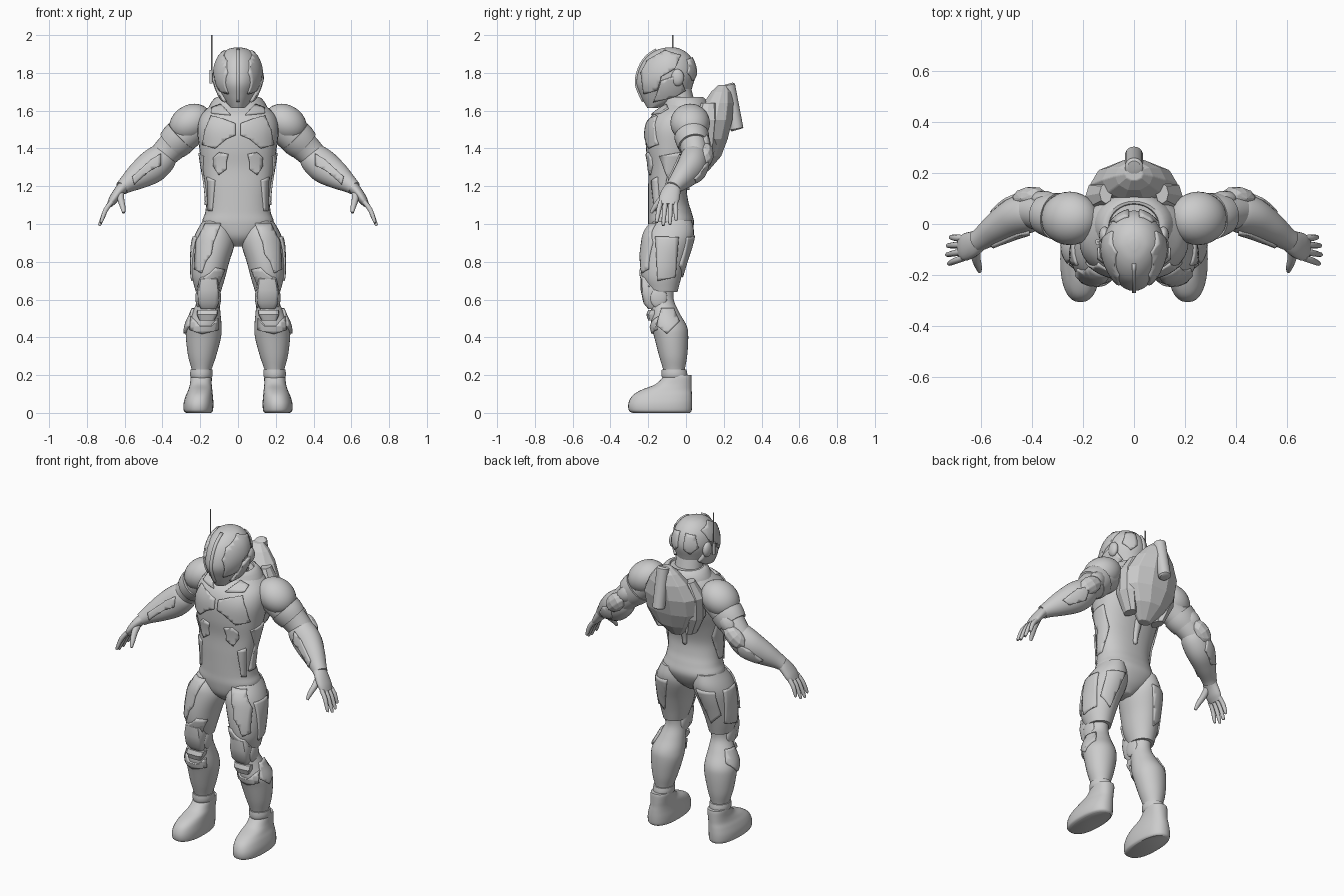
import bpy, bmesh, math
from mathutils import Vector, Matrix
from mathutils.bvhtree import BVHTree

grey = bpy.data.materials.new("suit_grey")
grey.diffuse_color = (0.6, 0.6, 0.6, 1)


def finish(name, bm, mirror=False, angle=40, solid=0, bevel=0):
    me = bpy.data.meshes.new(name)
    bmesh.ops.recalc_face_normals(bm, faces=bm.faces)
    bm.to_mesh(me)
    bm.free()
    me.materials.append(grey)
    ob = bpy.data.objects.new(name, me)
    bpy.context.collection.objects.link(ob)
    bpy.ops.object.select_all(action='DESELECT')
    ob.select_set(True)
    bpy.context.view_layer.objects.active = ob
    if angle:
        bpy.ops.object.shade_smooth_by_angle(angle=math.radians(angle))
    if solid:
        m = ob.modifiers.new("thickness", 'SOLIDIFY')
        m.thickness, m.offset = solid, 0
    if bevel:
        m = ob.modifiers.new("bevel", 'BEVEL')
        m.width, m.segments = bevel, 2
    if mirror:
        ob.modifiers.new("mirror", 'MIRROR')
    return ob


def spline(rows, n):
    """Catmull-Rom interpolation of rows of numbers."""
    out = []
    for i in range(len(rows) - 1):
        a, b, c, d = (rows[max(0, min(len(rows) - 1, i + k))] for k in (-1, 0, 1, 2))
        for s in range(n):
            t = s / n
            out.append([0.5 * (2*q + (r-p)*t + (2*p-5*q+4*r-w)*t*t + (3*q-p-3*r+w)*t**3)
                        for p, q, r, w in zip(a, b, c, d)])
    return out + [list(rows[-1])]


def loft(name, rows, along=False, seg=32, n=5, power=1.0, taper=0, **kw):
    """Rows are (x, y, z, radius_a, radius_b); along=True tilts rings to the path."""
    rows = spline(rows, n) if n > 1 else rows
    bm = bmesh.new()
    rings = []
    for i, r in enumerate(rows):
        c = Vector(r[:3])
        u, v = Vector((1, 0, 0)), Vector((0, 1, 0))
        if along:
            t = Vector(rows[min(i+1, len(rows)-1)][:3]) - Vector(rows[max(i-1, 0)][:3])
            u = (v - t * (v.dot(t) / t.dot(t))).normalized()
            v = t.normalized().cross(u)
        ring = []
        for k in range(seg):
            a = 2 * math.pi * k / seg
            ca, sa = math.cos(a), math.sin(a)
            ca, sa = (math.copysign(abs(q) ** power, q) for q in (ca, sa))
            ca *= 1 - taper * max(0, -sa)          # narrow the front end
            ring.append(bm.verts.new(c + u * ca * max(r[3], .002) + v * sa * max(r[4], .002)))
        rings.append(ring)
    for p, q in zip(rings, rings[1:]):
        for k in range(seg):
            bm.faces.new((p[k], p[(k+1) % seg], q[(k+1) % seg], q[k]))
    bm.faces.new(rings[0])
    bm.faces.new(rings[-1])
    return finish(name, bm, **kw)


def slices(rows):
    """(z, y_front, y_back, half_width, x_centre) to loft rows."""
    return [(r[4] if len(r) > 4 else 0, (r[1]+r[2])/2, r[0], r[3], (r[2]-r[1])/2) for r in rows]


def plate(name, target, pts, axis, sign, mirror=True, thick=.018):
    """Armour panel: an outline projected along an axis onto a part."""
    tb = bmesh.new()
    tb.from_mesh(target.data)
    tree = BVHTree.FromBMesh(tb)
    tb.free()
    other = 1 - axis
    bm = bmesh.new()
    vs = []
    for p in pts:
        co = Vector((0, 0, p[1]))
        co[other], co[axis] = p[0], sign
        vs.append(bm.verts.new(co))
    bm.faces.new(vs)
    for k, step in ((other, .02), (2, .02)):
        lo, hi = min(v.co[k] for v in bm.verts), max(v.co[k] for v in bm.verts)
        for j in range(1, int((hi - lo) / step) + 1):
            co, no = Vector(), Vector()
            co[k], no[k] = lo + j * step - .003, 1
            bmesh.ops.bisect_plane(bm, geom=bm.verts[:] + bm.edges[:] + bm.faces[:],
                                   plane_co=co, plane_no=no)
    ray = Vector()
    ray[axis] = -sign
    for v in bm.verts:
        hit = tree.ray_cast(v.co, ray)[0]
        if hit is None:
            start = v.co.copy()
            start[axis] = target.data.vertices[0].co[axis]
            hit = tree.find_nearest(start)[0]
        v.co = hit
    return finish(name, bm, mirror, 35, solid=thick)


def ball(name, loc, size, rot=(0, 0, 0), mirror=True, seg=28, **kw):
    bm = bmesh.new()
    bmesh.ops.create_uvsphere(bm, u_segments=seg, v_segments=seg // 2, radius=1)
    e = Matrix.Rotation(rot[2], 4, 'Z') @ Matrix.Rotation(rot[1], 4, 'Y') @ Matrix.Rotation(rot[0], 4, 'X')
    bm.transform(Matrix.Translation(loc) @ e @ Matrix.Diagonal((*size, 1)))
    return finish(name, bm, mirror, **kw)


# Torso, neck and collar
torso = loft("torso", slices([
    (.88, -.14, -.04, .03), (.93, -.185, .01, .12), (1.0, -.2, .042, .187), (1.06, -.2, .03, .174),
    (1.12, -.2, .012, .168), (1.2, -.2, .005, .174), (1.3, -.2, .03, .19), (1.4, -.212, .07, .205),
    (1.5, -.212, .1, .215), (1.57, -.185, .115, .2), (1.62, -.13, .11, .155), (1.66, -.09, .085, .1)]),
    power=.88)
loft("neck", slices([(1.6, -.1, .06, .085), (1.67, -.1, .04, .08), (1.75, -.1, .02, .075)]))
loft("collar", slices([(1.58, -.15, .125, .17), (1.63, -.125, .12, .15), (1.665, -.115, .1, .125),
                       (1.67, -.1, .08, .1), (1.63, -.09, .07, .09)]), n=2)

# Torso panels
front = [
    ("chest_panel", [(.012, 1.53), (.08, 1.555), (.14, 1.57), (.17, 1.5), (.185, 1.42), (.12, 1.4), (.06, 1.45), (.012, 1.47)]),
    ("rib_panel", [(.05, 1.37), (.1, 1.38), (.13, 1.35), (.13, 1.31), (.1, 1.26), (.06, 1.29), (.06, 1.33)]),
    ("flank_panel", [(.12, 1.23), (.16, 1.25), (.155, 1.07), (.135, 1.07)]),
    ("upper_chest_panel", [(.04, 1.575), (.09, 1.63), (.14, 1.61), (.14, 1.585)])]
for nm, pts in front:
    plate(nm, torso, pts, 1, -1)
plate("side_panel", torso, [(-.14, 1.36), (-.03, 1.38), (-.03, 1.25), (-.08, 1.1), (-.13, 1.1), (-.1, 1.25)], 0, 1)
plate("spine_strip", torso, [(-.02, 1.32), (.02, 1.32), (.008, 1.18), (-.008, 1.18)], 1, 1, False, .03)

# Legs
thigh = loft("thigh", slices([
    (1.02, -.17, .03, .07, .115), (.96, -.215, .042, .098, .122), (.9, -.23, .032, .112, .128),
    (.8, -.24, 0, .1, .146), (.72, -.235, -.024, .088, .155), (.66, -.21, -.04, .072, .157),
    (.64, -.2, -.045, .066, .157)]), mirror=True)
shin = loft("shin", slices([
    (.68, -.19, -.06, .055, .157), (.6, -.19, -.065, .058, .157), (.53, -.185, -.035, .075, .168),
    (.46, -.185, .004, .093, .18), (.4, -.168, .012, .093, .183), (.3, -.142, .006, .074, .19),
    (.22, -.118, -.008, .05, .193), (.17, -.11, -.01, .047, .195)]), mirror=True)
plate("thigh_panel", thigh, [(.09, 1.0), (.17, 1.0), (.22, .9), (.225, .76), (.19, .74), (.17, .8), (.14, .84), (.13, .9)], 1, -1)
plate("inner_thigh_panel", thigh, [(.075, .76), (.12, .77), (.15, .74), (.2, .71), (.21, .67), (.11, .67)], 1, -1)
plate("rear_thigh_panel", thigh, [(.1, .94), (.2, .93), (.215, .78), (.16, .72), (.14, .8)], 1, 1)
plate("outer_thigh_panel", thigh, [(-.16, .93), (-.04, .93), (-.06, .72), (-.15, .7)], 0, 1)
plate("shin_panel", shin, [(.11, .5), (.145, .46), (.2, .46), (.245, .51), (.25, .44), (.19, .42), (.11, .44)], 1, -1)
plate("calf_panel", shin, [(-.13, .55), (-.07, .55), (-.04, .48), (-.1, .42), (-.15, .46)], 0, 1, thick=.025)
loft("knee_pad", slices([(.55, -.2, -.14, .04, .157), (.58, -.225, -.13, .056, .157), (.65, -.24, -.13, .06, .157),
                         (.71, -.24, -.15, .05, .155), (.725, -.225, -.15, .04, .155)]),
     seg=16, n=1, power=.5, mirror=True, angle=30)
loft("knee_guard", slices([(.49, -.2, -.15, .04, .165), (.52, -.21, -.14, .055, .163), (.545, -.2, -.13, .055, .16)]),
     seg=16, n=1, power=.5, mirror=True, angle=30)
for x in (.105, .21):
    ball("knee_hinge", (x, -.145, .61), (.015, .045, .055))

# Boots
loft("boot", slices([
    (0, -.28, .02, .065, .208), (.012, -.302, .03, .077, .21), (.05, -.305, .033, .079, .209),
    (.09, -.285, .032, .072, .205), (.12, -.24, .03, .064, .2), (.15, -.165, .03, .058, .197),
    (.185, -.125, .03, .056, .195), (.2, -.115, .028, .053, .195)]), power=.85, mirror=True)
loft("ankle_cuff", slices([(.185, -.125, .005, .054, .194), (.2, -.13, .008, .06, .194),
                           (.23, -.128, .002, .058, .193)]), n=2, mirror=True)

# Arms
ball("shoulder", (.252, .022, 1.535), (.118, .105, .095), (0, .55, 0))
loft("upper_arm", [(.22, .02, 1.52, .085, .085), (.3, .03, 1.455, .08, .085), (.36, .045, 1.4, .072, .078),
                   (.41, .05, 1.35, .066, .07)], along=True, mirror=True)
forearm = loft("forearm", [(.36, .052, 1.385, .05, .055), (.4, .045, 1.35, .073, .08), (.46, .028, 1.3, .077, .087),
                 (.53, -.012, 1.252, .063, .07), (.59, -.052, 1.21, .047, .046), (.615, -.068, 1.19, .042, .038)],
               along=True, mirror=True)
loft("shoulder_band", [(.3, .03, 1.465, .092, .094), (.325, .035, 1.44, .088, .094), (.35, .04, 1.415, .08, .086)],
     along=True, mirror=True, n=2, angle=30)
plate("forearm_panel", forearm, [(.41, 1.37), (.46, 1.34), (.56, 1.25), (.55, 1.21), (.47, 1.28), (.41, 1.31)], 1, -1)
plate("rear_forearm_panel", forearm, [(.43, 1.34), (.5, 1.31), (.56, 1.24), (.52, 1.22), (.44, 1.26)], 1, 1)
ball("elbow_pad", (.41, .105, 1.365), (.082, .042, .052), (0, .72, -.15), seg=10, angle=0, bevel=.004)
ball("arm_pad", (.345, .09, 1.43), (.07, .04, .05), (0, .75, .2), seg=12, angle=30)

# Hands
loft("palm", [(.598, -.06, 1.205, .038, .032), (.63, -.078, 1.172, .05, .028), (.66, -.09, 1.13, .054, .024),
              (.68, -.093, 1.1, .045, .016)], along=True, mirror=True, seg=20)
for i, (y0, y1, length) in enumerate([(-.133, -.155, .92), (-.107, -.12, 1.05), (-.081, -.085, 1), (-.056, -.052, .82)]):
    tip = Vector((.67 + .058 * length, y1, 1.115 - .11 * length))
    loft("finger_%d" % (i + 1), [(.668, y0, 1.118, .013, .013), (.7, (y0 + y1) / 2, 1.075, .013, .013),
         (*tip, .009, .009), (tip.x + .003, tip.y, tip.z - .006, .003, .003)], along=True, mirror=True, seg=10, n=3)
loft("thumb", [(.622, -.09, 1.17, .02, .02), (.62, -.13, 1.13, .019, .018), (.61, -.165, 1.09, .014, .014),
               (.605, -.185, 1.06, .008, .008)], along=True, mirror=True, seg=12, n=3)

# Helmet
helmet = loft("helmet", slices([
    (1.615, -.205, -.15, .035), (1.64, -.22, -.06, .062), (1.68, -.24, .012, .09), (1.74, -.262, .038, .115),
    (1.8, -.255, .053, .124), (1.86, -.228, .04, .112), (1.9, -.19, .012, .087), (1.925, -.145, -.025, .054),
    (1.935, -.1, -.06, .015)]), taper=.15)
plate("visor", helmet, [(-.235, 1.8), (-.2, 1.865), (-.11, 1.915), (-.03, 1.89), (-.06, 1.82), (-.13, 1.78),
                        (-.15, 1.71), (-.22, 1.69)], 0, 1)
plate("jaw_guard", helmet, [(-.13, 1.76), (-.04, 1.79), (-.01, 1.71), (-.06, 1.68), (-.17, 1.65), (-.15, 1.7)], 0, 1, thick=.03)
plate("rear_helmet_panel", helmet, [(.02, 1.88), (.07, 1.87), (.09, 1.8), (.05, 1.76), (.02, 1.79)], 1, 1)
plate("crest", helmet, [(-.008, 1.92), (.008, 1.92), (.008, 1.65), (-.008, 1.65)], 1, -1, False, .02)
ball("ear_cap", (.115, -.045, 1.775), (.022, .035, .045))
loft("antenna_base", [(-.143, -.07, 1.745, .009, .012), (-.143, -.07, 1.815, .009, .012)], n=1, seg=12)
loft("antenna", [(-.14, -.07, 1.79, .004, .004), (-.14, -.07, 2.0, .004, .004)], n=1, seg=8)

# Backpack shell, wings and canister
loft("backpack", slices([
    (1.28, .06, .12, .04), (1.36, .05, .19, .115), (1.45, .05, .225, .168), (1.55, .06, .25, .172),
    (1.64, .09, .255, .125), (1.7, .13, .245, .075), (1.735, .17, .22, .035)]), seg=10, n=1, angle=0, bevel=.004)
loft("backpack_wing", slices([(1.31, .04, .13, .03, .1), (1.42, .03, .16, .05, .135), (1.55, .05, .17, .045, .145),
                              (1.64, .08, .16, .025, .11)]), seg=8, n=1, angle=0, mirror=True)
loft("canister", [(0, .222, 1.742, .026, .026), (0, .224, 1.735, .036, .036), (0, .268, 1.505, .036, .036),
                  (0, .27, 1.498, .028, .028)], along=True, seg=20, n=1, angle=35)
